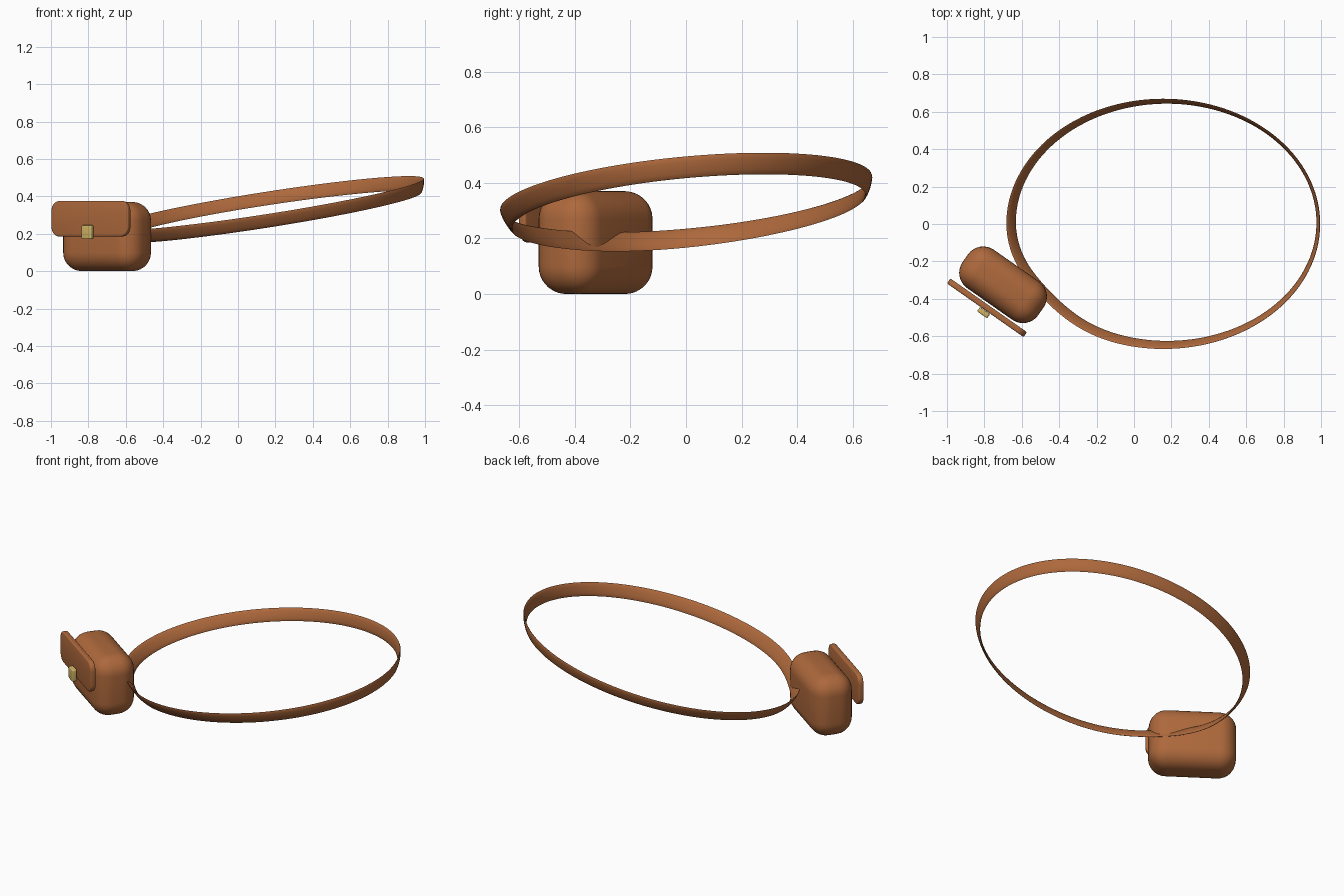
import bpy, bmesh, math
from mathutils import Vector, Matrix

if "Cube" in bpy.data.objects:
    bpy.data.objects.remove(bpy.data.objects["Cube"])


def material(name, color):
    m = bpy.data.materials.new(name)
    m.diffuse_color = color
    m.use_nodes = True
    m.node_tree.nodes["Principled BSDF"].inputs["Base Color"].default_value = m.diffuse_color
    return m


leather = material("leather", (0.42, 0.14, 0.045, 1))
brass = material("brass", (0.62, 0.45, 0.13, 1))

ANGLE = math.radians(-35)
CENTRE = Vector((-0.70, -0.325, 0))


def finish(bm, name, mat, angle):
    bmesh.ops.recalc_face_normals(bm, faces=bm.faces)
    mesh = bpy.data.meshes.new(name)
    bm.to_mesh(mesh)
    bm.free()
    mesh.materials.append(mat)
    ob = bpy.data.objects.new(name, mesh)
    bpy.context.collection.objects.link(ob)
    bpy.context.view_layer.objects.active = ob
    ob.select_set(True)
    bpy.ops.object.shade_smooth_by_angle(angle=math.radians(angle))
    ob.select_set(False)
    return ob


def bag_box(name, size, offset, z, corner, edge, mat):
    """Box in the bag's turned frame; corner rounds the face outline, edge the rest."""
    bm = bmesh.new()
    bmesh.ops.create_cube(bm, size=1, matrix=Matrix.Diagonal((*size, 1)))
    if corner:
        side = [e for e in bm.edges
                if abs(e.verts[0].co.y - e.verts[1].co.y) > size[1] * 0.5]
        bmesh.ops.bevel(bm, geom=side, offset=corner, segments=6,
                        profile=0.5, affect='EDGES')
        rim = [e for e in bm.edges if abs(e.verts[0].co.y - e.verts[1].co.y) < 1e-5]
    else:
        rim = bm.edges[:]
    bmesh.ops.bevel(bm, geom=rim, offset=edge, segments=8 if not corner else 3,
                    profile=0.5, affect='EDGES')
    ob = finish(bm, name, mat, 40)
    ob.rotation_euler.z = ANGLE
    ob.location = CENTRE + Matrix.Rotation(ANGLE, 3, 'Z') @ Vector((0, -offset, z))
    return ob


# Pouch, front flap and clasp
bag_box("pouch", (0.494, 0.25, 0.37), 0, 0.185, 0, 0.1, leather)
bag_box("flap", (0.50, 0.032, 0.19), 0.15, 0.28, 0.05, 0.008, leather)
bag_box("clasp", (0.066, 0.028, 0.075), 0.182, 0.208, 0.01, 0.006, brass)

# Belt: tilted, flared loop with a thin lens-shaped section
bm = bmesh.new()
N, M, THICK = 128, 12, 0.007
rings = []
for i in range(N):
    t = 2 * math.pi * i / N
    c, s = math.cos(t), math.sin(t)
    dent = 1 - 0.03 * math.exp(-((t - math.radians(218)) / 0.35) ** 2)
    top = Vector((0.155 + 0.838 * c * dent, 0.668 * s * dent,
                  0.365 + 0.13 * c + 0.06 * s))
    out = Vector((c / 0.838, s / 0.668, 0)).normalized()
    lean = 0.033 - 0.018 * c - 0.010 * s
    down = out * -lean + Vector((0, 0, -(0.073 + 0.005 * c)))
    side = (out * -down.z + Vector((0, 0, out.dot(down)))).normalized()
    mid = top + down * 0.5
    rings.append([bm.verts.new(mid + down * 0.5 * math.cos(a) + side * THICK * math.sin(a))
                  for a in (2 * math.pi * k / M for k in range(M))])
for i in range(N):
    r0, r1 = rings[i], rings[(i + 1) % N]
    for k in range(M):
        j = (k + 1) % M
        bm.faces.new((r0[k], r0[j], r1[j], r1[k]))
finish(bm, "belt", leather, 80)
